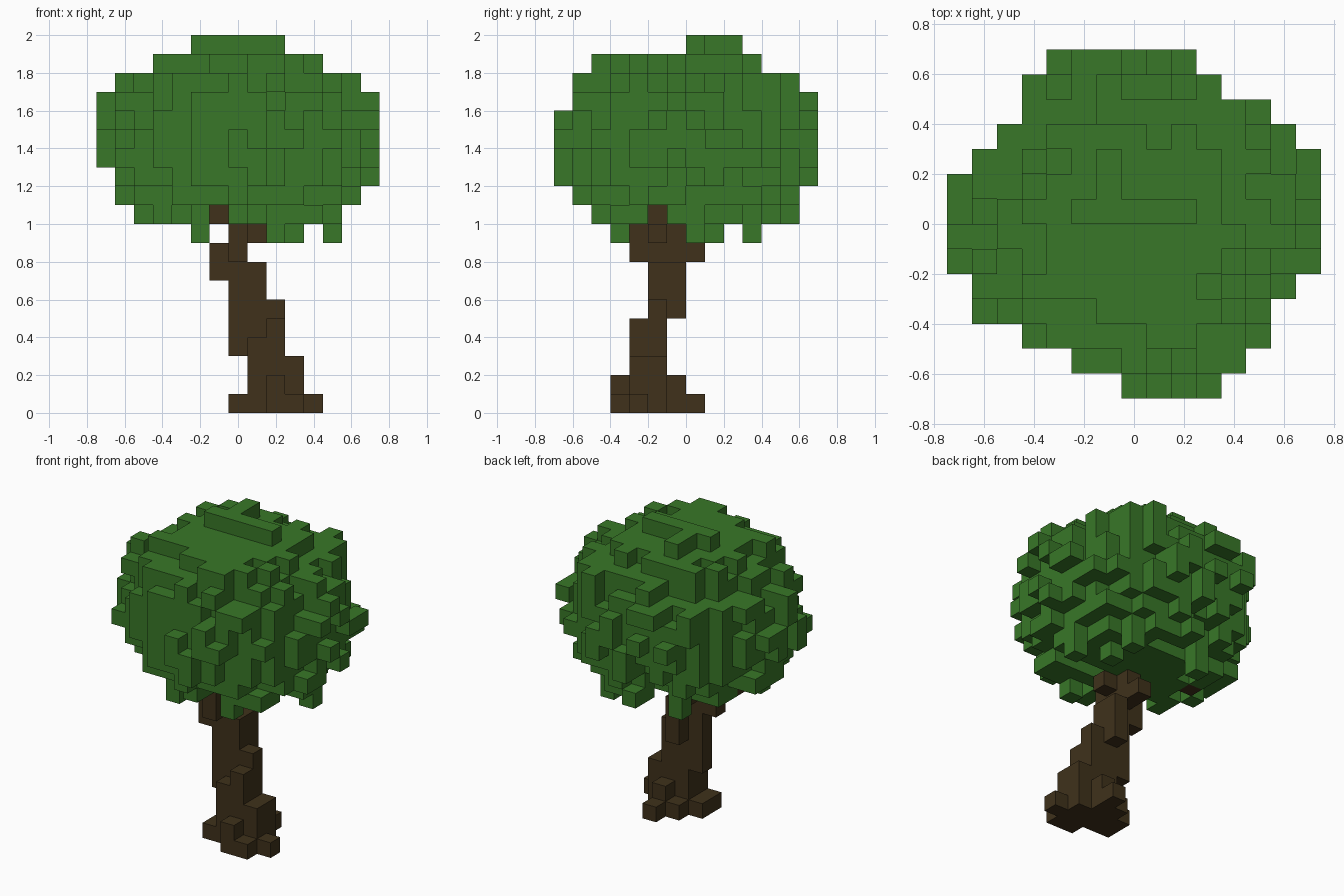
import bpy
import bmesh
import random

default = bpy.data.objects.get("Cube")
if default:
    bpy.data.objects.remove(default, do_unlink=True)

random.seed(7)
CELL = 0.1
NEIGHBOURS = [(1, 0, 0), (-1, 0, 0), (0, 1, 0), (0, -1, 0), (0, 0, 1), (0, 0, -1)]


def make_material(name, colour):
    mat = bpy.data.materials.new(name)
    mat.use_nodes = True
    mat.diffuse_color = (*colour, 1)
    bsdf = mat.node_tree.nodes["Principled BSDF"]
    bsdf.inputs["Base Color"].default_value = (*colour, 1)
    bsdf.inputs["Roughness"].default_value = 0.9
    return mat


def add(cell, step):
    return tuple(a + b for a, b in zip(cell, step))


def box(x0, x1, y0, y1, z0, z1):
    """All grid cells inside a block."""
    return {(x, y, z) for x in range(x0, x1) for y in range(y0, y1) for z in range(z0, z1)}


def build_blocks(name, cells, solid, mat):
    """Mesh only the cell faces that do not touch another solid cell."""
    bm = bmesh.new()
    corners = {}

    def vert(p):
        if p not in corners:
            x, y, z = p
            corners[p] = bm.verts.new((x * CELL - 0.75, y * CELL - 0.7, z * CELL))
        return corners[p]

    for cell in sorted(cells):
        for step in NEIGHBOURS:
            if add(cell, step) in solid:
                continue
            axis = next(a for a in range(3) if step[a])
            b, c = (axis + 1) % 3, (axis + 2) % 3
            loop = []
            for s, t in [(0, 0), (1, 0), (1, 1), (0, 1)]:
                p = list(cell)
                p[axis] += step[axis] > 0
                p[b] += s
                p[c] += t
                loop.append(vert(tuple(p)))
            bm.faces.new(loop if step[axis] > 0 else loop[::-1])
    mesh = bpy.data.meshes.new(name)
    bm.to_mesh(mesh)
    bm.free()
    mesh.materials.append(mat)
    obj = bpy.data.objects.new(name, mesh)
    bpy.context.collection.objects.link(obj)
    return obj


# Trunk: flared root, leaning stem, forked top (cell ranges in x, y, z)
trunk_blocks = [
    (7, 12, 4, 5, 0, 1), (7, 11, 5, 6, 0, 1), (8, 10, 6, 7, 0, 1),
    (9, 10, 7, 8, 0, 1), (9, 11, 3, 4, 0, 1),
    (8, 11, 4, 6, 1, 3), (9, 10, 3, 7, 1, 2),
    (7, 10, 5, 6, 3, 6), (8, 10, 4, 5, 3, 4), (9, 10, 4, 5, 4, 5),
    (8, 9, 6, 7, 5, 8), (7, 9, 5, 6, 6, 8), (6, 7, 5, 6, 7, 9),
    (7, 8, 4, 8, 8, 9), (7, 8, 4, 7, 9, 10), (8, 9, 5, 6, 9, 10),
]
trunk = set().union(*(box(*b) for b in trunk_blocks))
# Branch stubs reaching into the leaves
nub = (6, 5, 10)
trunk |= {nub, (3, 7, 10)}

# Crown limits: x and y extent per layer, x extent per row seen from above
FIRST = 10
layer_x = [(2, 13), (1, 14), (1, 15)] + [(0, 15)] * 4 + [(1, 14), (3, 12), (5, 10)]
layer_y = [(2, 13), (1, 13)] + [(0, 14)] * 4 + [(1, 14), (1, 13), (2, 11), (7, 10)]
row_x = [(7, 11), (5, 12), (3, 13), (1, 13), (1, 14)] + [(0, 15)] * 4
row_x += [(1, 15), (2, 14), (3, 13), (3, 11), (4, 10)]


def roundness(x, y, z):
    """Squared distance from the crown centre, 1 on its ellipsoid."""
    return ((x - 7) / 7.5) ** 2 + ((y - 6.5) / 7) ** 2 + ((z - 14) / 5.6) ** 2


# Every cell the crown may use
score = {}
for n, (xs, ys) in enumerate(zip(layer_x, layer_y)):
    z = FIRST + n
    for y in range(*ys):
        for x in range(max(xs[0], row_x[y][0]), min(xs[1], row_x[y][1])):
            # keep the slots that leave the branch stub open
            in_slot = z == FIRST and ((x == nub[0] and y < nub[1]) or
                                      (y == nub[1] and x > nub[0]))
            if not in_slot and (x, y, z) not in trunk:
                score[x, y, z] = roundness(x, y, z)

# Leaves: ragged ball
leaves = {c for c, value in score.items() if value < random.uniform(0.7, 1.08)}

# Fill gaps in the outline along each axis
for axis in range(3):
    def shadow(cell):
        return cell[:axis] + cell[axis + 1:]
    filled = {shadow(c) for c in leaves}
    for cell in sorted(score, key=lambda c: (score[c], c)):
        if shadow(cell) not in filled:
            leaves.add(cell)
            filled.add(shadow(cell))

# Join floating cells to the ball and close hidden pockets
for cell in sorted(leaves):
    if not any(add(cell, s) in leaves for s in NEIGHBOURS):
        options = [add(cell, s) for s in NEIGHBOURS if add(cell, s) in score]
        if options:
            leaves.add(min(options, key=lambda c: score[c]))
leaves |= {c for c in score if all(add(c, s) in leaves for s in NEIGHBOURS)}

# Hanging leaf tufts under the crown
tufts = [(5, 3), (5, 10), (12, 7), (9, 3), (10, 10), (10, 8)]
for x, y in tufts:
    leaves |= box(x, x + 1, y, y + 1, FIRST - 1, FIRST + 2)

solid = leaves | trunk
bark = make_material("bark_brown", (0.050, 0.031, 0.011))
green = make_material("leaf_green", (0.040, 0.185, 0.021))
build_blocks("trunk", trunk, solid, bark)
build_blocks("leaf_crown", leaves, solid, green)
